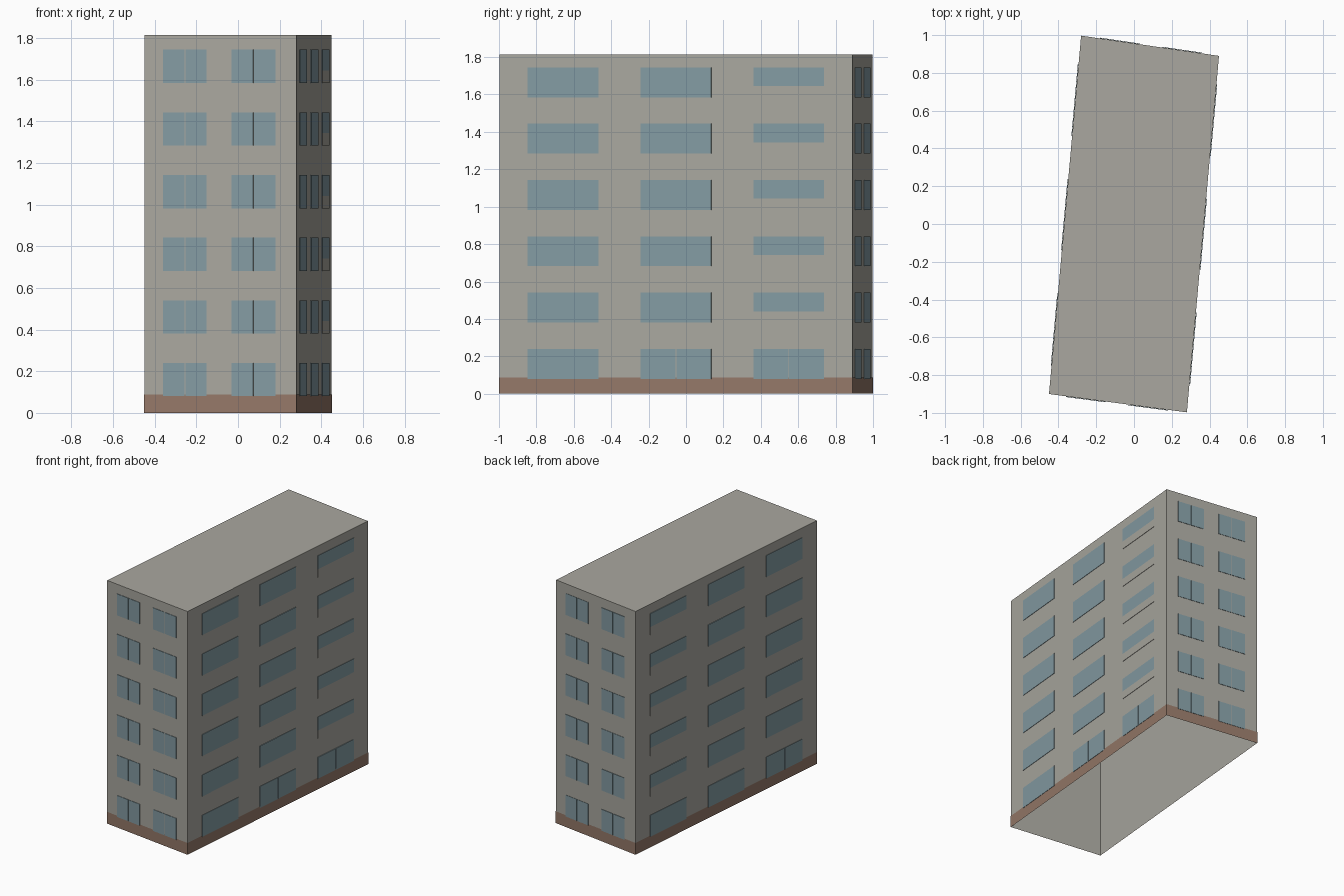
import bpy
import bmesh
from mathutils import Vector

cube = bpy.data.objects.get("Cube")
if cube:
    bpy.data.objects.remove(cube, do_unlink=True)

HEIGHT = 1.815
FLOORS = 6
STEP = 0.301          # storey height
BASE = 0.088          # top of the brown plinth
# Slightly skewed footprint, counterclockwise from the front
CORNERS = [Vector(c) for c in ((-0.45, -0.90, 0), (0.28, -0.997, 0), (0.45, 0.89, 0), (-0.28, 0.997, 0))]
FRONT, RIGHT, BACK, LEFT = range(4)
UP = Vector((0, 0, 1))


def material(name, color):
    mat = bpy.data.materials.new(name)
    mat.use_nodes = True
    mat.diffuse_color = (*color, 1)
    mat.node_tree.nodes["Principled BSDF"].inputs["Base Color"].default_value = (*color, 1)
    return mat


concrete = material("concrete grey", (0.40, 0.39, 0.35))
glass = material("window blue", (0.23, 0.33, 0.365))
brick = material("plinth brown", (0.30, 0.19, 0.14))


def finish(name, bm, mat):
    mesh = bpy.data.meshes.new(name)
    bm.to_mesh(mesh)
    bm.free()
    mesh.materials.append(mat)
    obj = bpy.data.objects.new(name, mesh)
    bpy.context.collection.objects.link(obj)


def wall_normal(side):
    edge = CORNERS[(side + 1) % 4] - CORNERS[side]
    return edge.cross(UP).normalized()


def ring(bm, outset, z0, z1):
    """Open band of four walls; returns its top vertices."""
    rows = []
    for z in (z0, z1):
        rows.append([bm.verts.new(c + (wall_normal(i) + wall_normal(i - 1)) * outset + UP * z)
                     for i, c in enumerate(CORNERS)])
    for i in range(4):
        j = (i + 1) % 4
        bm.faces.new((rows[0][i], rows[0][j], rows[1][j], rows[1][i]))
    return rows[1]


def plate(bm, side, u0, u1, z0, z1, depth):
    """Thin box on a wall, u running along it from 0 to 1."""
    a, b = CORNERS[side], CORNERS[(side + 1) % 4]
    n = wall_normal(side)
    loops = [[bm.verts.new(a.lerp(b, u) + UP * z + n * d)
              for u, z in ((u0, z0), (u1, z0), (u1, z1), (u0, z1))]
             for d in (0.001, depth)]
    back, front = loops
    bm.faces.new(front)
    for i in range(4):
        j = (i + 1) % 4
        bm.faces.new((back[i], back[j], front[j], front[i]))


# Hollow wall shell with a flat roof, open underneath
bm = bmesh.new()
bm.faces.new(ring(bm, 0, 0, HEIGHT))
finish("walls_and_roof", bm, concrete)

# Plinth band
bm = bmesh.new()
ring(bm, 0.0015, 0, BASE)
finish("plinth", bm, brick)

# Windows on each wall, and stairwell panels under the short ones
SHORT_COLS = [(0.125, 0.41), (0.575, 0.865)]
LONG_COLS = [(0.08, 0.28), (0.40, 0.60), (0.72, 0.92)]
SIDES = {"front": FRONT, "right": RIGHT, "back": BACK, "left": LEFT}
panels = bmesh.new()
for name, side in SIDES.items():
    bm = bmesh.new()
    is_long = side in (RIGHT, LEFT)
    length = (CORNERS[(side + 1) % 4] - CORNERS[side]).length
    gap = 0.002 / length
    # Columns whose panes are split in two
    split_cols = {RIGHT: (1, 2), LEFT: (2,)}.get(side, (0, 1))
    stair_col = {RIGHT: 2, LEFT: 0}.get(side)
    for floor in range(FLOORS):
        z0, z1 = 0.08 + floor * STEP, 0.24 + floor * STEP
        for col, (u0, u1) in enumerate(LONG_COLS if is_long else SHORT_COLS):
            bottom = z0
            if col == stair_col and floor > 0:
                bottom = z0 + 0.06
                plate(panels, side, u0, u1, z0, bottom, 0.004)
            if col in split_cols and (floor == 0 or not is_long):
                mid = (u0 + u1) / 2
                plate(bm, side, u0, mid - gap, bottom, z1, 0.004)
                plate(bm, side, mid + gap, u1, bottom, z1, 0.004)
            else:
                plate(bm, side, u0, u1, bottom, z1, 0.004)
    finish(name + "_windows", bm, glass)
finish("stairwell_panels", panels, concrete)
